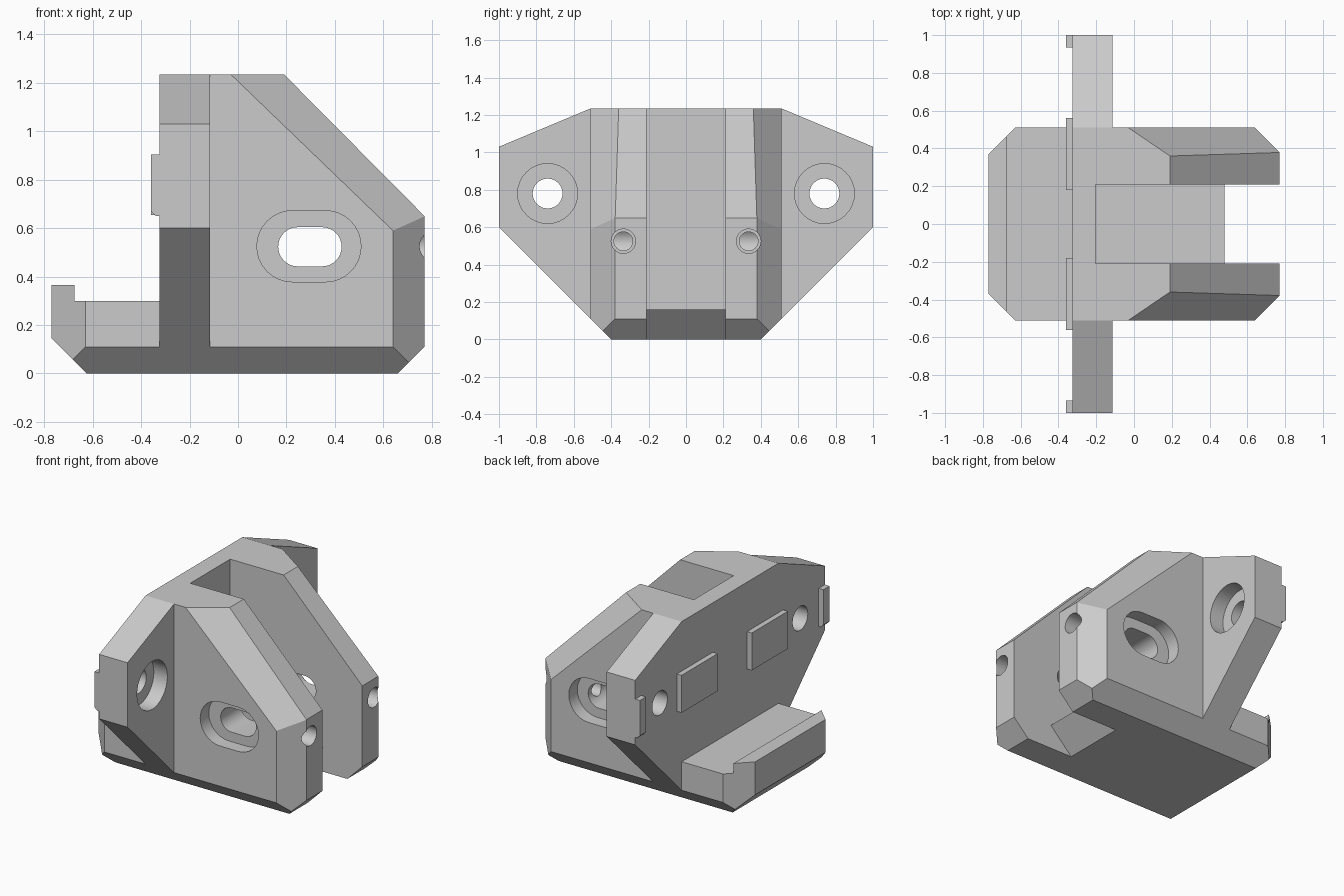
import bpy, bmesh, math
from mathutils import Matrix, Vector

cube = bpy.data.objects.get("Cube")
if cube:
    bpy.data.objects.remove(cube, do_unlink=True)

grey = bpy.data.materials.new("plain grey")
grey.use_nodes = True
colour = (0.6, 0.6, 0.6, 1)
grey.diffuse_color = colour
grey.node_tree.nodes["Principled BSDF"].inputs["Base Color"].default_value = colour


def prism(name, points, axis, start, end):
    """Closed solid: a 2D profile swept along an axis."""
    place = {"X": lambda p, d: (d, p[0], p[1]),
             "Y": lambda p, d: (p[0], d, p[1]),
             "Z": lambda p, d: (p[0], p[1], d)}[axis]
    bm = bmesh.new()
    a = [bm.verts.new(place(p, start)) for p in points]
    b = [bm.verts.new(place(p, end)) for p in points]
    bm.faces.new(a)
    bm.faces.new(b[::-1])
    for i in range(len(a)):
        bm.faces.new((a[i], a[i - 1], b[i - 1], b[i]))
    bmesh.ops.recalc_face_normals(bm, faces=bm.faces[:])
    mesh = bpy.data.meshes.new(name)
    bm.to_mesh(mesh)
    bm.free()
    mesh.materials.append(grey)
    obj = bpy.data.objects.new(name, mesh)
    bpy.context.collection.objects.link(obj)
    return obj


def combine(target, tool, operation):
    """Apply a boolean and drop the tool."""
    tool.hide_render = True
    mod = target.modifiers.new(operation, "BOOLEAN")
    mod.operation, mod.object, mod.solver = operation, tool, "EXACT"
    bpy.context.view_layer.update()
    bpy.context.view_layer.objects.active = target
    bpy.ops.object.modifier_apply(modifier=mod.name)
    bpy.data.objects.remove(tool, do_unlink=True)


def box(lo, hi, bottom, top):
    return [(lo, bottom), (hi, bottom), (hi, top), (lo, top)]


def slice_off(target, point, normal):
    """Remove everything on the outer side of a plane."""
    slab = prism("slice_cutter", box(-3, 3, -3, 3), "Z", 0, 3)
    turn = Vector(normal).to_track_quat("Z", "Y").to_matrix().to_4x4()
    slab.data.transform(Matrix.Translation(point) @ turn)
    combine(target, slab, "DIFFERENCE")


def rounded(cx, cz, radius, half=0.0, n=32):
    """Circle, or a capsule when half is the half length of its straight run."""
    pts = []
    for side in (0, 1):
        for i in range(n // 2 + (half > 0)):
            a = -math.pi / 2 + side * math.pi + 2 * math.pi * i / n
            pts.append((cx + (half, -half)[side] + radius * math.cos(a), cz + radius * math.sin(a)))
    return pts


# Body with rear ledge and lip
profile = [(-0.625, 0), (-0.77, 0.145), (-0.77, 0.365), (-0.675, 0.365), (-0.675, 0.30),
           (-0.325, 0.30), (-0.325, 1.235), (0.19, 1.235), (0.77, 0.65), (0.77, 0.11), (0.66, 0)]
body = prism("bracket_body", profile, "Y", -0.51, 0.51)

# Corner and shoulder chamfers
for s in (-1, 1):
    slice_off(body, (0.64, s * 0.51, 0), (1, s, 0))
    slice_off(body, (-0.63, s * 0.51, 0), (-1, s, 0))
    slice_off(body, (0.19, s * 0.36, 1.235), (0.0968, s * 0.1419, 0.1005))

# Mounting wings, then the bevel that runs under wings and body
half = [(1, 0), (1, 1.03), (0.51, 1.235)]
wing = half + [(-y, z) for y, z in reversed(half)]
combine(body, prism("wings", wing, "X", -0.325, -0.115), "UNION")
for s in (-1, 1):
    slice_off(body, (0, s * 0.40, 0), (0, s, -1))

# Central slot with undercut floor
slot = [(-0.205, 0.16), (0.48, 0.16), (0.22, -0.10), (1, -0.10), (1, 1.4), (-0.205, 1.4)]
combine(body, prism("slot_cutter", slot, "Y", -0.21, 0.21), "DIFFERENCE")

for s in (-1, 1):
    # Wing bolt hole and counterbore
    y = s * 0.74
    combine(body, prism("bolt_cutter", rounded(y, 0.78, 0.08), "X", -0.5, 0), "DIFFERENCE")
    combine(body, prism("counterbore_cutter", rounded(y, 0.78, 0.16), "X", -0.215, 0), "DIFFERENCE")
    # Oblong arm opening with recess
    combine(body, prism("opening_cutter", rounded(0.297, 0.523, 0.081, 0.05), "Y", s * 0.1, s * 0.6), "DIFFERENCE")
    combine(body, prism("recess_cutter", rounded(0.293, 0.525, 0.147, 0.068), "Y", s * 0.42, s * 0.6), "DIFFERENCE")
    # Stepped screw hole in the arm end
    y = s * 0.335
    combine(body, prism("screw_cutter", rounded(y, 0.525, 0.05), "X", 0.35, 0.9), "DIFFERENCE")
    combine(body, prism("screw_mouth_cutter", rounded(y, 0.525, 0.065), "X", 0.60, 0.9), "DIFFERENCE")
    # Raised pads on the rear face
    inner, outer = sorted((s * 0.18, s * 0.56))
    combine(body, prism("rear_pad", box(inner, outer, 0.655, 0.905), "X", -0.36, -0.30), "UNION")
    tip = [(-0.36, 0.67), (-0.34, 0.65), (-0.30, 0.65), (-0.30, 0.905), (-0.36, 0.905)]
    combine(body, prism("tip_pad", tip, "Y", s * 0.935, s * 1.0), "UNION")

# Smooth hole walls, crisp edges elsewhere
bpy.ops.object.select_all(action="DESELECT")
body.select_set(True)
bpy.context.view_layer.objects.active = body
bpy.ops.object.shade_smooth_by_angle(angle=math.radians(20))
